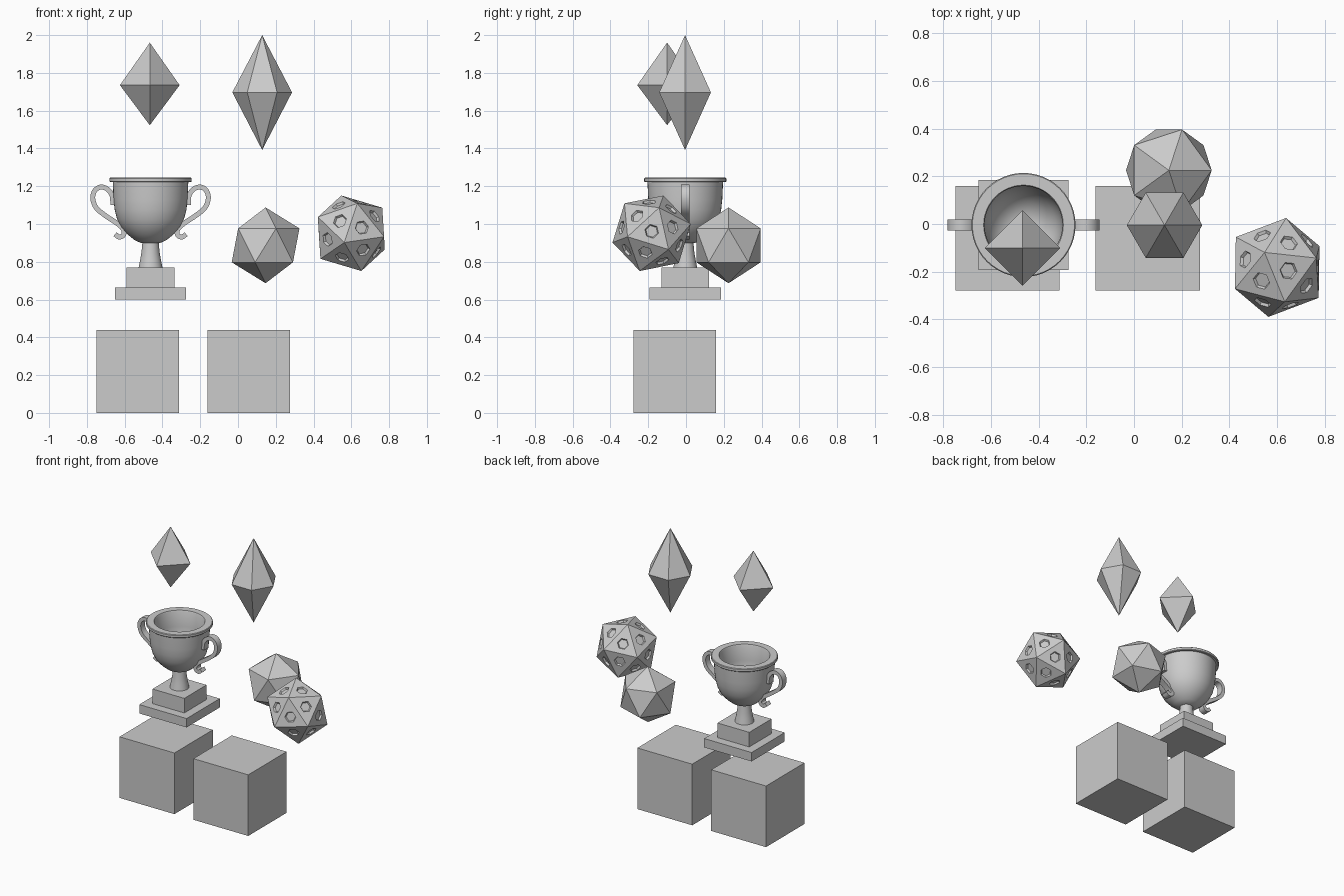
import bpy, bmesh, math
from mathutils import Vector, Matrix

if "Cube" in bpy.data.objects:
    bpy.data.objects.remove(bpy.data.objects["Cube"])


def make_object(name, bm, loc=(0, 0, 0), smooth=False):
    bmesh.ops.recalc_face_normals(bm, faces=bm.faces)
    mesh = bpy.data.meshes.new(name)
    bm.to_mesh(mesh)
    bm.free()
    ob = bpy.data.objects.new(name, mesh)
    ob.location = loc
    bpy.context.collection.objects.link(ob)
    if smooth:
        bpy.ops.object.select_all(action='DESELECT')
        ob.select_set(True)
        bpy.context.view_layer.objects.active = ob
        bpy.ops.object.shade_smooth_by_angle(angle=math.radians(35))
    return ob


def box(name, centre, size):
    bm = bmesh.new()
    bmesh.ops.create_cube(bm, size=1, matrix=Matrix.Diagonal((*size, 1)))
    return make_object(name, bm, centre)


def bipyramid(name, sides, radius, loc, up, down):
    bm = bmesh.new()
    ring = [bm.verts.new((radius * math.cos(i * math.tau / sides),
                          radius * math.sin(i * math.tau / sides), 0)) for i in range(sides)]
    for z in (up, -down):
        tip = bm.verts.new((0, 0, z))
        for i in range(sides):
            bm.faces.new((ring[i], ring[(i + 1) % sides], tip))
    return make_object(name, bm, loc)


def lathe(name, profile, loc, steps=48):
    bm = bmesh.new()
    vs = [bm.verts.new((r, 0, z)) for r, z in profile]
    es = [bm.edges.new(p) for p in zip(vs, vs[1:])]
    bmesh.ops.spin(bm, geom=vs + es, cent=(0, 0, 0), axis=(0, 0, 1),
                   angle=math.tau, steps=steps)
    bmesh.ops.remove_doubles(bm, verts=bm.verts, dist=1e-5)
    return make_object(name, bm, loc, True)


def catmull(pts, n=5):
    p = [Vector(q) for q in pts]
    p = [2 * p[0] - p[1]] + p + [2 * p[-1] - p[-2]]
    out = []
    for a, b, c, d in zip(p, p[1:], p[2:], p[3:]):
        for i in range(n):
            t = i / n
            out.append(0.5 * (2 * b + (c - a) * t + (2 * a - 5 * b + 4 * c - d) * t * t
                              + (3 * b - a - 3 * c + d) * t ** 3))
    return out + [p[-2]]


def handle(name, pts, side, loc, width, thick):
    # rectangular section swept along the path in the xz plane
    path = catmull(pts)
    bm = bmesh.new()
    rings = []
    for i, q in enumerate(path):
        t = (path[min(i + 1, len(path) - 1)] - path[max(i - 1, 0)]).normalized()
        n = Vector((-t.y, t.x)) * thick / 2
        rings.append([bm.verts.new((side * (q.x + s * n.x), w * width / 2, q.y + s * n.y))
                      for s, w in ((1, 1), (1, -1), (-1, -1), (-1, 1))])
    for a, b in zip(rings, rings[1:]):
        for k in range(4):
            m = (k + 1) % 4
            bm.faces.new((a[k], a[m], b[m], b[k]))
    bm.faces.new(rings[0])
    bm.faces.new(rings[-1])
    return make_object(name, bm, loc, True)


# Two display cubes
for name, x in (("left_cube", -0.53), ("right_cube", 0.058)):
    box(name, (x, -0.06, 0.22), (0.437, 0.437, 0.44))

# Floating crystals
bipyramid("four_sided_crystal", 4, 0.158, (-0.467, -0.1, 1.735), 0.225, 0.212)
bipyramid("six_sided_crystal", 6, 0.158, (0.128, -0.005, 1.697), 0.303, 0.305)

# Plain twenty-sided solid
bm = bmesh.new()
bmesh.ops.create_icosphere(bm, subdivisions=1, radius=0.2005)
make_object("plain_icosahedron", bm, (0.146, 0.225, 0.887))

# Tilted twenty-sided solid with a hexagonal dimple in each face
R = 0.216
a = Vector((-0.053, 0.063, 0.2)).normalized()
b = Vector((0.0377, 0.204, 0.045))
b = (b - b.dot(a) * a).normalized()
bm = bmesh.new()
bmesh.ops.create_icosphere(bm, subdivisions=1, radius=R,
                           matrix=Matrix((b, a.cross(b), a)).transposed().to_4x4())
for f in list(bm.faces):
    v = list(f.verts)
    c, n = f.calc_center_median(), f.normal.copy()
    n = c.normalized()
    rim, floor = [], []
    for i in range(3):
        p, q = v[i].co, v[(i + 1) % 3].co
        for t in (1 / 3, 2 / 3):
            d = p.lerp(q, t) - c
            rim.append(bm.verts.new(c + d * 0.5))
            floor.append(bm.verts.new(c + d * 0.42 - n * 0.012))
    bm.faces.remove(f)
    for i in range(3):
        bm.faces.new((v[i], v[(i + 1) % 3], rim[2 * i + 1], rim[2 * i]))
        bm.faces.new((v[i], rim[2 * i], rim[2 * i - 1]))
    for i in range(6):
        bm.faces.new((rim[i - 1], rim[i], floor[i], floor[i - 1]))
    bm.faces.new(floor)
make_object("dimpled_icosahedron", bm, (0.6, -0.182, 0.951))

# Trophy: stepped plinth, stem, bowl and handles
tx, ty = -0.463, -0.004
box("trophy_base", (tx, ty, 0.633), (0.377, 0.377, 0.064))
box("trophy_plinth", (tx, ty, 0.7175), (0.253, 0.253, 0.105))
lathe("trophy_stem", [(0, 0.77), (0.063, 0.77), (0.055, 0.81), (0.048, 0.85), (0.043, 0.905),
                      (0, 0.905)], (tx, ty, 0))
lathe("trophy_bowl", [(0, 0.898), (0.05, 0.899), (0.085, 0.915), (0.122, 0.945), (0.155, 0.982),
                      (0.177, 1.025), (0.19, 1.075), (0.196, 1.13), (0.2, 1.222),
                      (0.214, 1.222), (0.218, 1.226), (0.218, 1.241), (0.214, 1.245),
                      (0.167, 1.245), (0.163, 1.238), (0.162, 1.13), (0.154, 1.07),
                      (0.135, 1.015), (0.1, 0.968), (0.055, 0.94), (0, 0.932)], (tx, ty, 0))
path = [(0.2, 1.10), (0.203, 1.147), (0.225, 1.182), (0.262, 1.196), (0.294, 1.178),
        (0.306, 1.136), (0.287, 1.085), (0.237, 1.043), (0.178, 1.004), (0.144, 0.972),
        (0.143, 0.942), (0.166, 0.931), (0.188, 0.946)]
for name, side in (("left_handle", -1), ("right_handle", 1)):
    handle(name, path, side, (tx, ty, 0), 0.047, 0.026)
